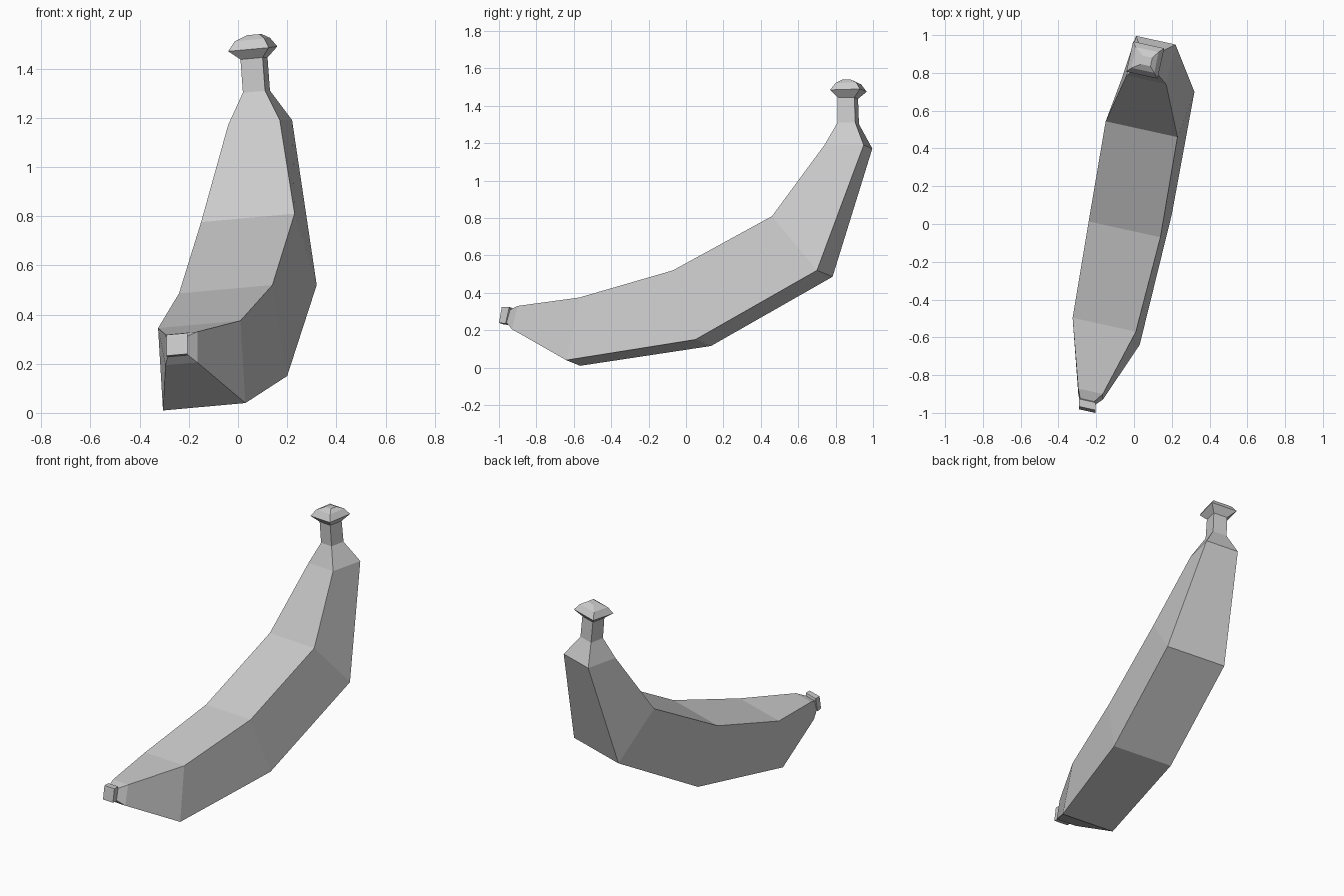
import bpy
import bmesh
from mathutils import Vector

default_cube = bpy.data.objects.get("Cube")
if default_cube:
    bpy.data.objects.remove(default_cube, do_unlink=True)

# One plain grey for the whole fruit
grey = bpy.data.materials.new("plain grey")
grey.use_nodes = True
colour = (0.6, 0.6, 0.6, 1)
grey.diffuse_color = colour
grey.node_tree.nodes["Principled BSDF"].inputs["Base Color"].default_value = colour

# Every cross-section is a four-sided ring swept sideways along this direction
SIDEWAYS = Vector((-1, 0.22, -0.09))


def ring_points(inner, outer, width):
    """Corners of a section from its inner and outer right corners and its width."""
    inner, outer = Vector(inner), Vector(outer)
    across = SIDEWAYS * width
    return [inner, outer, outer + across, inner + across]


def loft(name, sections):
    """Join four-sided sections into a closed, flat-shaded solid."""
    bm = bmesh.new()
    rings = [[bm.verts.new(p) for p in ring_points(*s)] for s in sections]
    for near, far in zip(rings, rings[1:]):
        for i in range(len(near)):
            j = (i + 1) % len(near)
            bm.faces.new((near[i], near[j], far[j], far[i]))
    bm.faces.new(rings[0])
    bm.faces.new(rings[-1])
    bmesh.ops.recalc_face_normals(bm, faces=bm.faces[:])
    mesh = bpy.data.meshes.new(name)
    bm.to_mesh(mesh)
    bm.free()
    mesh.materials.append(grey)
    fruit_part = bpy.data.objects.new(name, mesh)
    bpy.context.collection.objects.link(fruit_part)
    return fruit_part


# Sections shared by neighbouring parts
tip_neck = ((-.21, -.94, .31), (-.21, -.96, .24), .075)
stem_base = ((.11, .81, 1.31), (.13, .905, 1.31), .09)
stem_top = ((.10, .81, 1.445), (.12, .90, 1.445), .09)

# Curved body, from the tip up to the stem
loft("fruit_body", [
    tip_neck,
    ((-.165, -.90, .33), (-.165, -.93, .205), .13),
    ((.01, -.57, .375), (.03, -.64, .04), .335),
    ((.14, -.07, .52), (.20, .05, .15), .38),
    ((.23, .46, .81), (.32, .70, .52), .38),
    ((.17, .74, 1.19), (.22, .95, 1.19), .21),
    stem_base,
])

# Small squared block at the front tip, with a recessed end
loft("tip_block", [
    tip_neck,
    ((-.205, -.945, .325), (-.205, -.965, .235), .085),
    ((-.205, -.985, .325), (-.205, -1, .24), .085),
    ((-.217, -.985, .313), (-.217, -.995, .254), .06),
])

# Upright stem
loft("stem", [stem_base, stem_top])

# Flared cap on the stem
loft("stem_cap", [
    stem_top,
    ((.125, .77, 1.485), (.16, .93, 1.49), .165),
    ((.107, .80, 1.522), (.13, .91, 1.525), .12),
    ((.087, .835, 1.54), (.097, .88, 1.54), .05),
])
